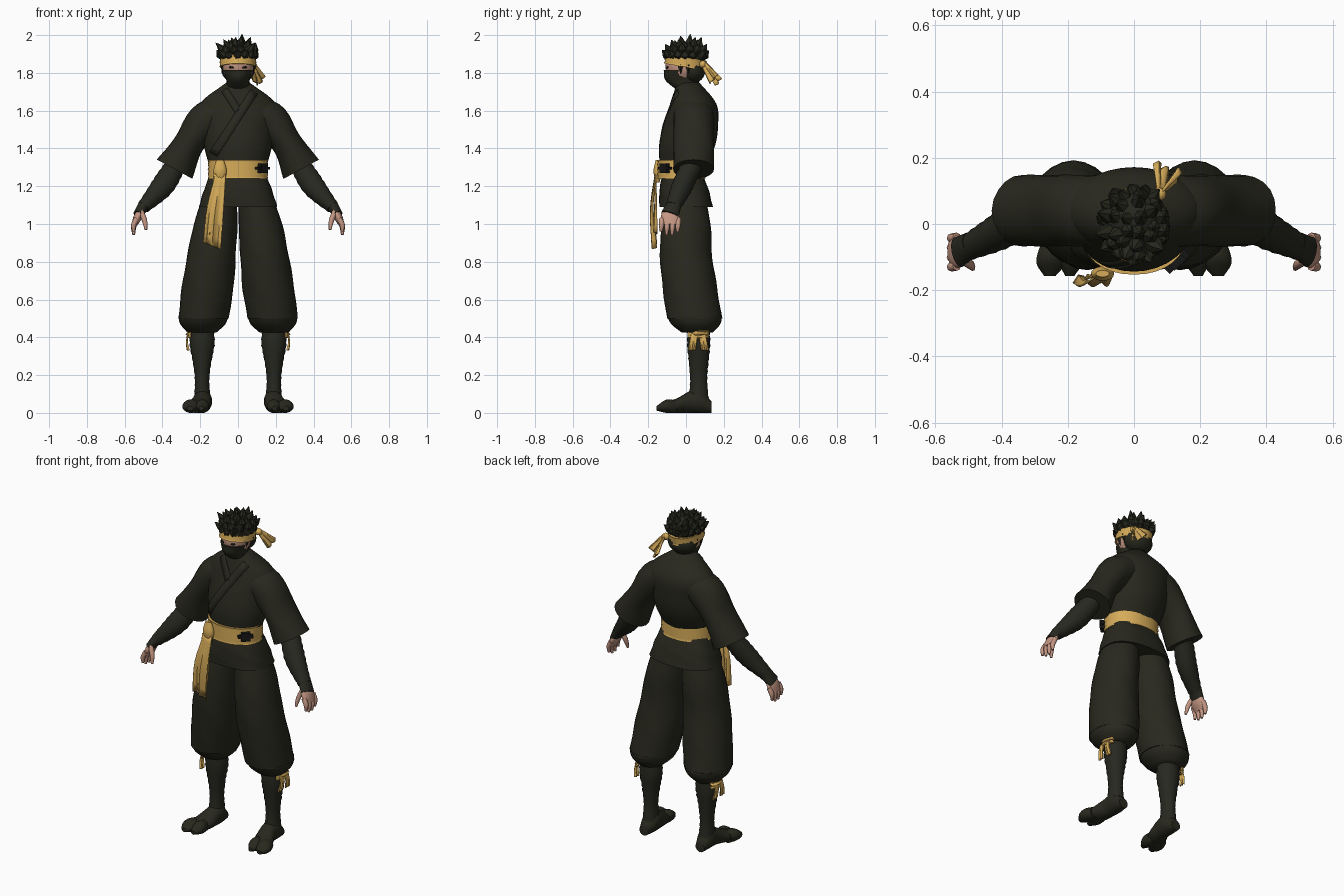
import bpy, bmesh, math, random
from mathutils import Vector
from mathutils.bvhtree import BVHTree

random.seed(4)
if "Cube" in bpy.data.objects:
    bpy.data.objects.remove(bpy.data.objects["Cube"])


def material(name, *rgb):
    mat = bpy.data.materials.new(name)
    mat.use_nodes = True
    mat.diffuse_color = (*rgb, 1)
    bsdf = mat.node_tree.nodes["Principled BSDF"]
    bsdf.inputs["Base Color"].default_value = (*rgb, 1)
    bsdf.inputs["Roughness"].default_value = 0.9
    return mat


CLOTH = material("dark olive cloth", .021, .021, .013)
WRAP = material("dark wrapping", .02, .021, .014)
HAIR = material("dark hair", .019, .02, .012)
GOLD = material("gold cloth", .67, .41, .1)
SKIN = material("skin", .56, .31, .23)
BLACK = material("black", .008, .008, .008)


def finish(name, bm, mat, smooth=True):
    bmesh.ops.recalc_face_normals(bm, faces=bm.faces)
    mesh = bpy.data.meshes.new(name)
    bm.to_mesh(mesh)
    bm.free()
    mesh.materials.append(mat)
    obj = bpy.data.objects.new(name, mesh)
    bpy.context.collection.objects.link(obj)
    if smooth:
        mesh.shade_smooth()
        mesh.set_sharp_from_angle(angle=math.radians(50))
    return obj


def spline(keys, t):
    """Smooth value at t along evenly spaced keys; a plain number stays constant."""
    if not isinstance(keys, tuple):
        return keys
    last = len(keys) - 1
    i = min(int(t * last), last - 1)
    f = t * last - i
    b, c = keys[i], keys[i + 1]
    a = keys[i - 1] if i else 2 * b - c
    d = keys[i + 2] if i + 2 <= last else 2 * c - b
    return b + f / 2 * (c - a + f * (2 * a - 5 * b + 4 * c - d + f * (3 * (b - c) + d - a)))


def add_tube(bm, centres, radii, sides, frame, folds=0, boxy=1):
    """Elliptical or boxy rings, level, upright or square to the path, joined and capped."""
    loops = []
    for i, (centre, (wide, deep)) in enumerate(zip(centres, radii)):
        u, v = Vector((1, 0, 0)), Vector((0, 1, 0))
        if frame == "upright":
            v = Vector((0, 0, 1))
        elif frame == "path":
            t = centres[min(i + 1, len(centres) - 1)] - centres[max(i - 1, 0)]
            t.normalize()
            v = (v - t * v.dot(t)).normalized()
            u = v.cross(t)
        loop = []
        for k in range(sides):
            angle = math.tau * k / sides
            c, s = (math.copysign(abs(w) ** boxy, w) for w in (math.cos(angle), math.sin(angle)))
            swell = 1 + folds * math.sin(5 * angle + i)
            loop.append(bm.verts.new(centre + (u * wide * c + v * deep * s) * swell))
        loops.append(loop)
    for low, high in zip(loops, loops[1:]):
        for k in range(sides):
            j = (k + 1) % sides
            bm.faces.new((low[k], low[j], high[j], high[k]))
    bm.faces.new(loops[0])
    bm.faces.new(loops[-1])


def loft(name, mat, x, y, z, width, depth, side=1, frame="level", steps=14, sides=20, bands=0, folds=0, boxy=1):
    """Tube whose centre and radii each follow their own short list of keys."""
    centres, radii = [], []
    for i in range(steps + 1):
        t = i / steps
        grow = 1 + bands * (-1) ** i
        centres.append(Vector((spline(x, t) * side, spline(y, t), spline(z, t))))
        radii.append((spline(width, t) * grow, spline(depth, t) * grow))
    bm = bmesh.new()
    add_tube(bm, centres, radii, sides, frame, folds, boxy)
    return finish(name, bm, mat)


def strip(name, mat, rows):
    """Thin cloth through rows of points."""
    bm = bmesh.new()
    grid = [[bm.verts.new(p) for p in row] for row in rows]
    for a, b in zip(grid, grid[1:]):
        for k in range(len(a) - 1):
            bm.faces.new((a[k], a[k + 1], b[k + 1], b[k]))
    obj = finish(name, bm, mat)
    mod = obj.modifiers.new("thickness", "SOLIDIFY")
    mod.thickness, mod.offset = .006, 0


def ribbon(name, x, y, z, wide, across, side=1, crease=.01):
    """Hanging gold strip with pleats running down it."""
    across = Vector(across)
    out = across.cross(Vector((0, 0, 1))).normalized() if across.xy.length else Vector((1, 0, 0))
    rows = []
    for i in range(9):
        t = i / 8
        centre = Vector((spline(x, t), spline(y, t), spline(z, t)))
        row = []
        for k in range(-3, 4):
            p = centre + across * spline(wide, t) * k / 3 + out * crease * math.cos(k * 2) * t
            row.append((p.x * side, p.y, p.z))
        rows.append(row)
    strip(name, GOLD, rows)


def lapel(name, target, start, end, width):
    """Flat band laid over the front of a garment."""
    bpy.context.view_layer.update()
    tree = BVHTree.FromObject(target, bpy.context.evaluated_depsgraph_get())
    a, b = Vector((start[0], -1, start[1])), Vector((end[0], -1, end[1]))
    forward = Vector((0, 1, 0))
    across = (b - a).cross(forward).normalized() * width / 2
    rows = []
    for i in range(13):
        hits = [tree.ray_cast(a.lerp(b, i / 12) + across * s, forward)[0] for s in (-1, 0, 1)]
        if all(hits):
            rows.append([h - forward * .001 for h in hits])
    strip(name, CLOTH, rows)


def ball(name, mat, centre, size):
    bm = bmesh.new()
    bmesh.ops.create_uvsphere(bm, u_segments=24, v_segments=16, radius=1)
    bmesh.ops.scale(bm, vec=size, verts=bm.verts)
    obj = finish(name, bm, mat)
    obj.location = centre
    return obj


# Jacket body, hem and overlapping lapels
jacket = loft("jacket", CLOTH, 0, (-.02, .005, .025, .04, .01), (1.3, 1.75),
              (.15, .18, .19, .2, .06), (.118, .148, .145, .12, .06), steps=20, sides=32)
loft("jacket_hem", CLOTH, 0, (0, -.02), (1.09, 1.27),
     (.208, .18, .145), (.142, .13, .105), sides=32, folds=.008, boxy=.75)
lapel("lapel_over", jacket, (.085, 1.7), (-.13, 1.37), .045)
lapel("lapel_under", jacket, (-.07, 1.71), (0, 1.6), .04)

# Belt of stacked folds, hanging sash and clasp
loft("belt", GOLD, 0, -.024, (1.24, 1.34), .158, .127, steps=8, sides=32, bands=.015, boxy=.93)
loft("sash_knot", GOLD, -.095, -.15, (1.34, 1.22), (.02, .035, .022), (.01, .022, .01))
ribbon("sash_front", (-.09, -.12, -.138), (-.16, -.18, -.165), (1.27, .885), (.025, .042, .045), (1, 0, -.4), crease=.015)
ribbon("sash_back", (-.1, -.12), -.16, (1.27, .95), .03, (1, 0, .2))
for part, size in (("plate", (.05, .03, .05)), ("prong", (.085, .025, .015))):
    bm = bmesh.new()
    bmesh.ops.create_cube(bm, size=1)
    bmesh.ops.scale(bm, vec=size, verts=bm.verts)
    clasp = finish("clasp_" + part, bm, BLACK, smooth=False)
    clasp.location, clasp.rotation_euler.z = (.13, -.113, 1.295), .75

# Limbs, mirrored
finger = .014
tapered = (finger, finger, finger / 2)
for side, tag in ((1, "left_"), (-1, "right_")):
    # Arms and hands
    loft(tag + "sleeve", CLOTH, (.07, .17, .26, .335), .04, (1.6, 1.545, 1.425, 1.29),
         (.08, .1, .08, .107), .108, side, "path", folds=.01)
    loft(tag + "forearm", WRAP, (.33, .4, .5), (.03, -.07), (1.31, 1.2, 1.09),
         (.055, .06, .035), (.055, .055, .04), side, "path", bands=.025)
    loft(tag + "glove", WRAP, (.49, .53), (-.06, -.085), (1.11, 1.05),
         (.033, .025), (.038, .048), side, "path")
    loft(tag + "palm", SKIN, (.515, .55), -.083, (1.07, .995), (.02, .022, .015), (.042, .05, .042), side, "path")
    for i in range(4):
        y = -.127 + i * .029
        tip = .96 - .02 * math.sin(i)
        loft(f"{tag}finger_{i + 1}", SKIN, (.535, .552, .552), (y, y - .005), (1.03, tip),
             tapered, tapered, side, "path", steps=6, sides=8)
    loft(tag + "thumb", SKIN, (.515, .495, .487), (-.11, -.135), (1.07, .97),
         tapered, tapered, side, "path", steps=6, sides=8)

    # Baggy trouser leg gathered at the cuff, bound shin and split-toed shoe
    loft(tag + "trouser_leg", CLOTH, (.183, .16, .14, .118, .09), (.045, .02, 0, 0, -.005), (.5, 1.17),
         (.133, .137, .128, .115, .085), (.146, .144, .138, .13, .1), side, steps=20, sides=24, folds=.012)
    loft(tag + "trouser_cuff", CLOTH, (.19, .183), (.06, .045), (.425, .51),
         (.075, .118, .133), (.082, .128, .146), side, steps=6, sides=24)
    loft(tag + "shin", WRAP, .19, .067, (.46, .08), (.06, .066, .049, .038, .043),
         (.057, .061, .052, .045, .052), side, steps=22, bands=.03)
    sole = (.03, .06, .057, .04, .03)
    loft(tag + "shoe", CLOTH, (.19, .19, .225), (.136, -.1), sole, (.03, .05, .05, .06, .055), sole, side, "upright")
    for toe, x, wide in (("big_toe", .194, .034), ("outer_toes", .254, .043)):
        loft(tag + toe, CLOTH, (x - .01, x), (-.05, -.157), (.033, .035, .024), (wide * .7, wide, wide, wide * .4),
             (.033, .035, .012), side, "upright")

    # Knee tie: a bow with two tails
    ribbon(tag + "knee_bow", (.25, .27, .25), (.01, .12), .417, .018, (0, 0, 1), side)
    for i, y in enumerate(((.045, .03), (.085, .1))):
        ribbon(f"{tag}knee_tail_{i + 1}", (.265, .27, .262), y, (.42, .33), .018, (0, 1, 0), side, .006)

# Head, mask and eyes
ball("head", SKIN, (0, -.01, 1.84), (.085, .1, .1))
loft("mask", CLOTH, 0, (.01, -.02, -.018), (1.71, 1.815), (.06, .062, .081), (.06, .09, .1))
for side, tag in ((1, "left_"), (-1, "right_")):
    eye = ball(tag + "eye", BLACK, (side * .035, -.1, 1.829), (.015, .004, .006))
    eye.rotation_euler = (0, side * -.15, side * .4)

# Headband, sloping down to a knot with two tails
headband = loft("headband", GOLD, 0, -.003, (-.025, .025), .096, .11, steps=4, sides=32, bands=.015)
headband.location.z, headband.rotation_euler.x = 1.856, -.16
ball("headband_knot", GOLD, (.075, .09, 1.845), (.022, .02, .02))
ribbon("headband_tail_1", (.08, .085), (.095, .175), (1.85, 1.755), (.012, .028), (.8, -.5, -.8))
ribbon("headband_tail_2", (.08, .13), (.09, .145), (1.85, 1.765), (.012, .03), (-.4, -.7, -.8))

# Hair: a cap bristling with broad pointed locks
ball("hair_cap", HAIR, (0, .015, 1.88), (.09, .085, .085))
ball("hair_nape", HAIR, (0, .035, 1.815), (.088, .068, .07))
bm = bmesh.new()
up = Vector((0, 0, 1))
for layer, count in enumerate((15, 12, 9, 4)):
    lift = .05 + .42 * layer
    for k in range(count):
        a = math.tau * (k + layer / 2 + random.uniform(-.25, .25)) / count
        out = Vector((math.cos(a) * math.cos(lift), math.sin(a) * math.cos(lift), math.sin(lift)))
        base = Vector((out.x * .076, out.y * .086, 1.888 + out.z * .042))
        length = random.uniform(.8, 1.15)
        mid = base + (out * .024 + up * .008) * length
        tip = base + (out * .042 + up * .028) * length
        tip.x += random.uniform(-.015, .01)
        add_tube(bm, (base, mid, tip), ((.027, .029), (.021, .023), (.001, .001)), 6, "path")
for k in range(9):
    # Short locks over the temples and the nape
    a = math.pi * (k / 8 * 1.2 - .1)
    root = Vector((math.cos(a) * .08, math.sin(a) * .09, 1.845))
    add_tube(bm, (root, root - up * .02, root - up * .05), ((.018, .018), (.014, .014), (.001, .001)), 5, "level")
finish("hair_locks", bm, HAIR, smooth=False)
